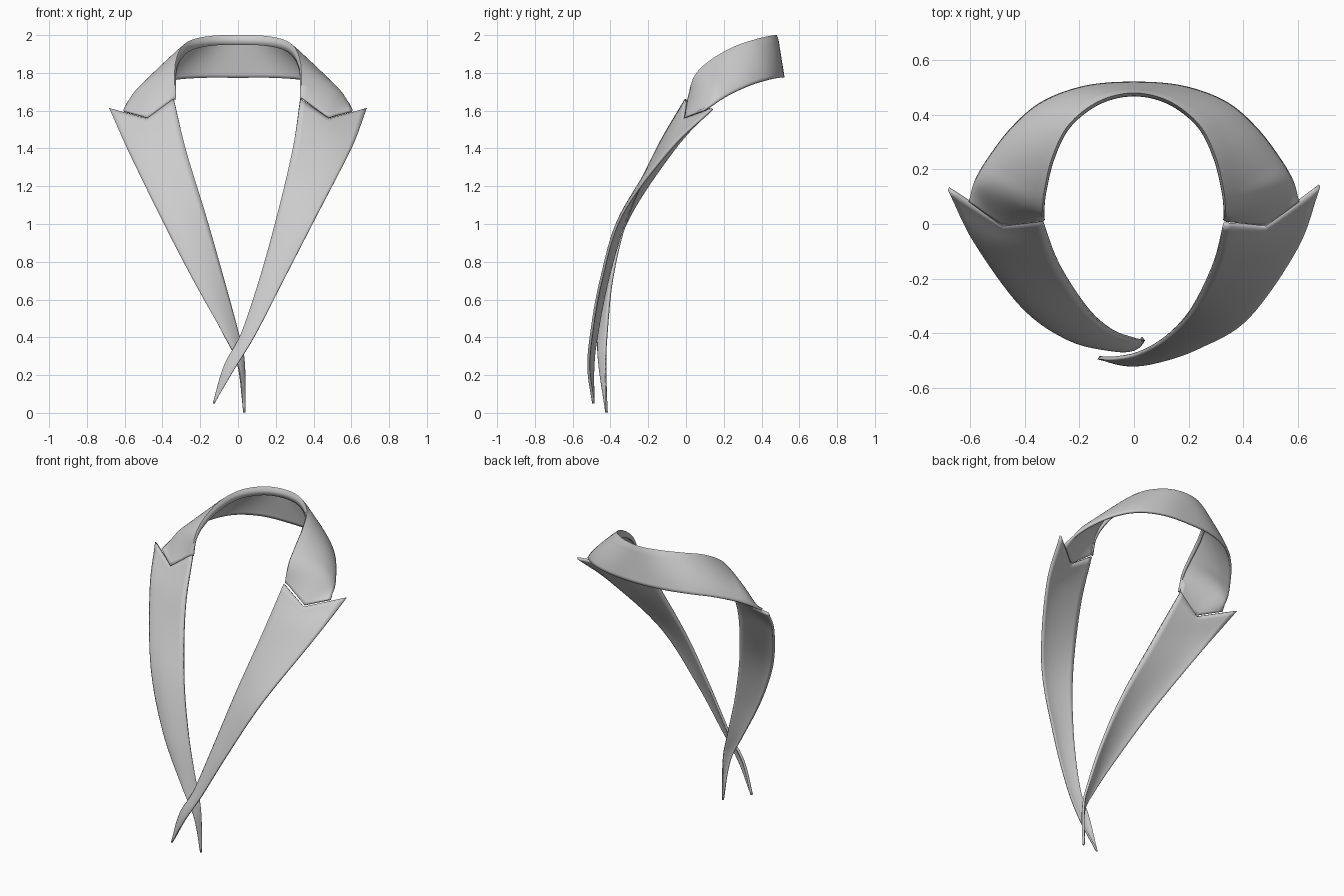
import bpy
from mathutils import Vector

cube = bpy.data.objects.get("Cube")
if cube:
    bpy.data.objects.remove(cube, do_unlink=True)

cloth = bpy.data.materials.new("light grey cloth")
cloth.use_nodes = True
grey = (0.6, 0.6, 0.6, 1)
cloth.diffuse_color = grey
cloth.node_tree.nodes["Principled BSDF"].inputs["Base Color"].default_value = grey

STEPS = 8    # rows between two stations
ACROSS = 12  # columns across a strip


def spline(points, t):
    """Smooth curve through the points, t counted in stations."""
    last = len(points) - 1
    i = min(int(t), last - 1)
    f = t - i
    b, c = points[i], points[i + 1]
    a = points[i - 1] if i > 0 else b * 2 - c
    d = points[i + 2] if i + 2 <= last else c * 2 - b
    return (b * 2 + (c - a) * f + (a * 2 - b * 5 + c * 4 - d) * f ** 2
            + (b * 3 - a - c * 3 + d) * f ** 3) / 2


def middle_rail(inner, outer, notch, bulges):
    """Points half way across, pushed away from the neck, starting at the notch."""
    rail = [Vector(notch)]
    for a, b, bulge in zip(inner[1:], outer[1:], bulges):
        mid = (a + b) / 2
        away = Vector((mid.x, mid.y, 0)).normalized()
        rail.append(mid + away * bulge * (b - a).length)
    return rail


def section(a, m, b, u, sharp):
    """Point across the strip: an arc that turns into a V where sharp is 1."""
    arc = a * (1 - u) * (1 - 2 * u) + m * 4 * u * (1 - u) + b * u * (2 * u - 1)
    vee = a.lerp(m, 2 * u) if u < 0.5 else m.lerp(b, 2 * u - 1)
    return arc.lerp(vee, sharp)


def strip(name, inner, mid, outer, both_ends=False, roll=0.0):
    """Loft a cloth strip along three rails and give it thickness."""
    last = len(inner) - 1
    rows = []
    for k in range(last * STEPS + 1):
        t = k / STEPS
        a, m, b = (spline(r, t) for r in (inner, mid, outer))
        sharp = max(0, 1 - t, 1 - last + t if both_ends else 0)
        row = [section(a, m, b, j / ACROSS, sharp) for j in range(ACROSS + 1)]
        if roll:
            # inner lip of the fold, fading out towards the front ends
            fade = roll * (0.2 + 0.8 * min(1, t / 3, (last - t) / 3))
            inward = Vector((-a.x, -a.y, 0)).normalized()
            row = [a + inward * 0.12 * fade - Vector((0, 0, fade)),
                   a + inward * 0.1 * fade - Vector((0, 0, 0.3 * fade))] + row
        rows.append(row)
    wide = len(rows[0])
    faces = [(r * wide + c, r * wide + c + 1, (r + 1) * wide + c + 1, (r + 1) * wide + c)
             for r in range(len(rows) - 1) for c in range(wide - 1)]
    mesh = bpy.data.meshes.new(name)
    mesh.from_pydata([p for row in rows for p in row], [], faces)
    mesh.materials.append(cloth)
    obj = bpy.data.objects.new(name, mesh)
    bpy.context.collection.objects.link(obj)
    solid = obj.modifiers.new("thickness", 'SOLIDIFY')
    solid.thickness = 0.014
    solid.offset = 0
    bpy.ops.object.select_all(action='DESELECT')
    obj.select_set(True)
    bpy.context.view_layer.objects.active = obj
    bpy.ops.object.shade_smooth_by_angle(angle=0.9)


def rail(*points):
    return [Vector(p) for p in points]


def mirrored(points):
    """Continue a half rail over the back centre to the other side."""
    return points + [Vector((-p.x, p.y, p.z)) for p in reversed(points[:-1])]


# collar: fold line and hem, from the front end to the back centre
fold = rail((.335, .015, 1.667), (.338, .05, 1.78), (.33, .13, 1.86), (.3, .25, 1.93),
            (.24, .365, 1.97), (.13, .45, 1.99), (0, .48, 1.993))
hem = rail((.605, .085, 1.6), (.58, .155, 1.64), (.53, .24, 1.69), (.445, .35, 1.738),
           (.335, .443, 1.765), (.18, .5, 1.775), (0, .515, 1.775))
belly = middle_rail(fold, hem, (.48, -.003, 1.562), (.14, .13, .1, .06, .03, 0))
strip("collar", mirrored(fold), mirrored(belly), mirrored(hem), both_ends=True, roll=0.045)

# left lapel, lying on top where the two cross
inner = rail((.33, 0, 1.66), (.29, -.15, 1.4), (.21, -.31, 1.05), (.12, -.41, .72),
             (.02, -.47, .42), (-.07, -.49, .25), (-.13, -.49, .05))
outer = rail((.68, .14, 1.61), (.6, -.08, 1.4), (.42, -.34, 1.05), (.24, -.45, .7),
             (.09, -.502, .41), (-.02, -.515, .23), (-.125, -.49, .05))
mid = middle_rail(inner, outer, (.48, -.01, 1.555), [.09] * 6)
strip("left_lapel", inner, mid, outer)

# right lapel, tucked underneath
inner = rail((-.34, .02, 1.66), (-.275, -.15, 1.39), (-.17, -.31, 1.04), (-.08, -.39, .72),
             (0, -.42, .42), (.03, -.425, .27), (.035, -.42, .002))
outer = rail((-.68, .13, 1.61), (-.585, -.06, 1.4), (-.41, -.3, 1.04), (-.24, -.42, .71),
             (-.08, -.46, .42), (0, -.457, .25), (.028, -.42, .002))
mid = middle_rail(inner, outer, (-.48, 0, 1.555), [.11] * 6)
strip("right_lapel", inner, mid, outer)
